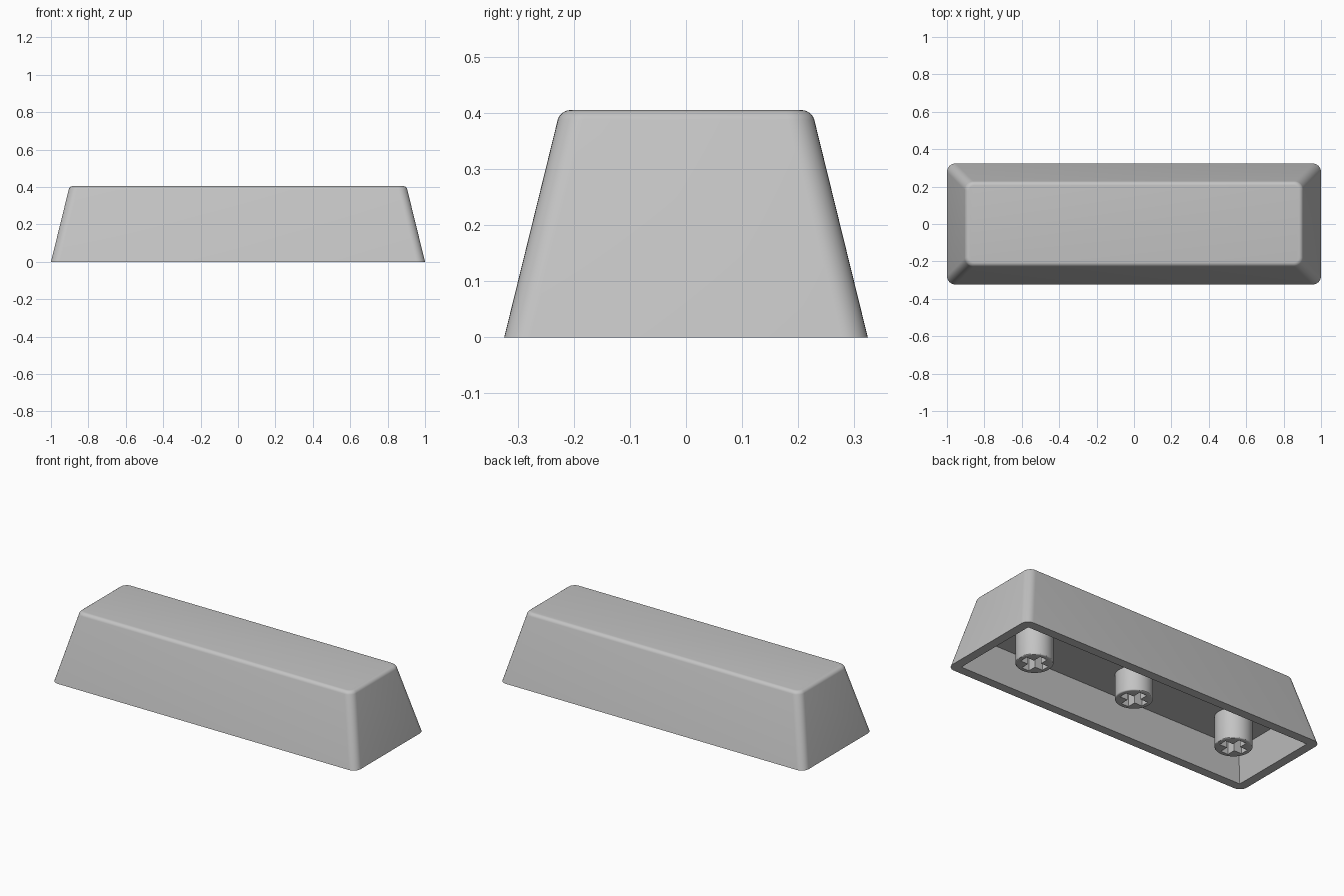
import bpy
import bmesh
import math
from mathutils import Matrix

if "Cube" in bpy.data.objects:
    bpy.data.objects.remove(bpy.data.objects["Cube"])

HEIGHT = 0.405
SLOPE = 0.246      # inward lean of the walls per unit of height
WALL = 0.053
CEILING = 0.18

plastic = bpy.data.materials.new("grey plastic")
plastic.use_nodes = True
GREY = (0.55, 0.55, 0.55, 1)
plastic.diffuse_color = GREY
plastic.node_tree.nodes["Principled BSDF"].inputs["Base Color"].default_value = GREY


def make_object(name, bm):
    bmesh.ops.recalc_face_normals(bm, faces=bm.faces)
    mesh = bpy.data.meshes.new(name)
    bm.to_mesh(mesh)
    bm.free()
    mesh.materials.append(plastic)
    obj = bpy.data.objects.new(name, mesh)
    bpy.context.collection.objects.link(obj)
    return obj


def frustum(hx, hy, z0, z1):
    """Box with half sizes hx, hy at z = 0 whose walls lean inward."""
    bm = bmesh.new()
    bmesh.ops.create_cube(bm, size=2)
    for v in bm.verts:
        z = z1 if v.co.z > 0 else z0
        v.co = (v.co.x * (hx - SLOPE * z), v.co.y * (hy - SLOPE * z), z)
    return bm


def box(sx, sy, sz, loc):
    bm = bmesh.new()
    bmesh.ops.create_cube(bm, size=1, matrix=Matrix.Translation(loc) @ Matrix.Diagonal((sx, sy, sz, 1)))
    return bm


def bevel(bm, edges, offset, segments):
    bmesh.ops.bevel(bm, geom=edges, offset=offset, offset_type='OFFSET',
                    segments=segments, profile=0.5, affect='EDGES')


def cut(obj, cutter_bm):
    cutter = make_object("cutter", cutter_bm)
    cutter.hide_render = True
    mod = obj.modifiers.new("cut", 'BOOLEAN')
    mod.operation = 'DIFFERENCE'
    mod.solver = 'EXACT'
    mod.object = cutter
    bpy.context.view_layer.objects.active = obj
    bpy.ops.object.modifier_apply(modifier=mod.name)
    bpy.data.objects.remove(cutter)


def smooth(obj):
    bpy.ops.object.select_all(action='DESELECT')
    obj.select_set(True)
    bpy.context.view_layer.objects.active = obj
    bpy.ops.object.shade_smooth_by_angle(angle=math.radians(30))


# Outer shell: rounded upright corners, then a rounded top rim
bm = frustum(1, 0.324, 0, HEIGHT)
bevel(bm, [e for e in bm.edges if abs(e.verts[0].co.z - e.verts[1].co.z) > 0.1], 0.045, 8)
bevel(bm, [e for e in bm.edges if all(v.co.z > HEIGHT - 0.001 for v in e.verts)], 0.018, 6)
shell = make_object("cap_shell", bm)

# Hollow underside with sharp inner corners
cut(shell, frustum(1 - WALL, 0.324 - WALL, -0.1, CEILING))
smooth(shell)

# Three round stems with cross sockets, the middle one slightly recessed
for name, x, bottom in (("right_stem", -0.677, 0), ("middle_stem", 0, 0.036), ("left_stem", 0.677, 0)):
    top = CEILING + 0.005
    bm = bmesh.new()
    bmesh.ops.create_cone(bm, cap_ends=True, segments=48, radius1=0.1, radius2=0.1, depth=top - bottom,
                          matrix=Matrix.Translation((x, 0, (top + bottom) / 2)))
    bevel(bm, [e for e in bm.edges if all(v.co.z < bottom + 0.001 for v in e.verts)], 0.007, 3)
    stem = make_object(name, bm)
    for sx, sy in ((0.148, 0.048), (0.048, 0.148)):
        cut(stem, box(sx, sy, 0.3, (x, 0, CEILING - 0.151)))
    smooth(stem)
